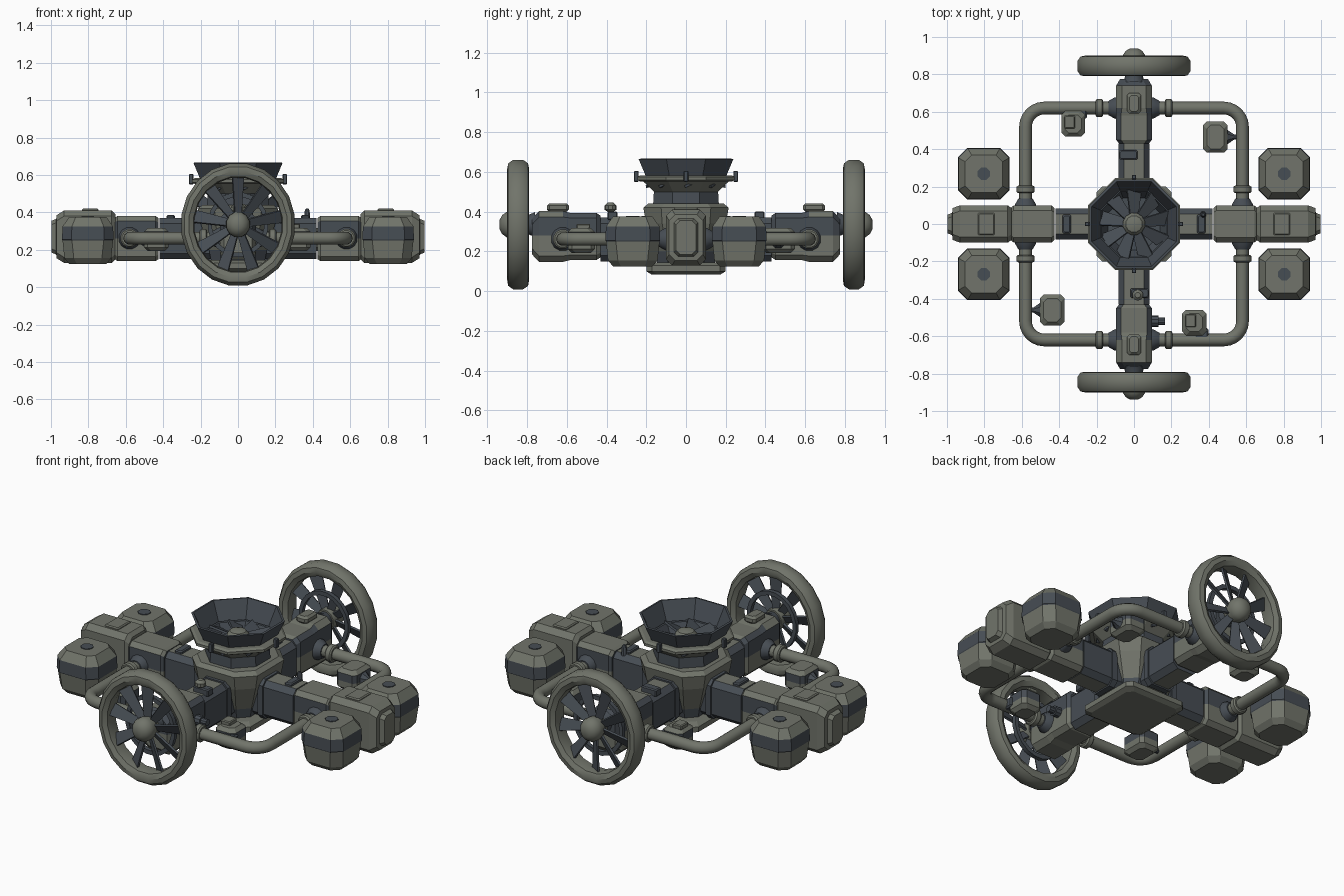
import bpy, bmesh, math
from mathutils import Vector, Matrix

if "Cube" in bpy.data.objects:
    bpy.data.objects.remove(bpy.data.objects["Cube"])

def material(name, rgb):
    m = bpy.data.materials.new(name)
    m.diffuse_color = (*rgb, 1)
    m.use_nodes = True
    m.node_tree.nodes["Principled BSDF"].inputs["Base Color"].default_value = m.diffuse_color
    return m

MATS = [material("worn_green_grey", (0.165, 0.175, 0.145)),
        material("dark_slate", (0.062, 0.074, 0.088))]
LIGHT, DARK = 0, 1

def finish(name, bm, rule=LIGHT, cuts=(), smooth=None):
    """Cut at the given heights, colour faces by rule, make the object."""
    for z in cuts:
        bmesh.ops.bisect_plane(bm, geom=bm.verts[:] + bm.edges[:] + bm.faces[:],
                               plane_co=(0, 0, z), plane_no=(0, 0, 1))
    bmesh.ops.recalc_face_normals(bm, faces=bm.faces[:])
    bm.normal_update()
    for f in bm.faces:
        f.material_index = rule(f.calc_center_median(), f.normal) if callable(rule) else rule
        f.smooth = smooth is not None
    me = bpy.data.meshes.new(name)
    bm.to_mesh(me)
    bm.free()
    for m in MATS:
        me.materials.append(m)
    if smooth:
        me.set_sharp_from_angle(angle=math.radians(smooth))
    ob = bpy.data.objects.new(name, me)
    bpy.context.collection.objects.link(ob)
    return ob

def bridge(bm, rings, closed=False):
    n = len(rings[0])
    for a, b in zip(rings, rings[1:] + (rings[:1] if closed else [])):
        for i in range(n):
            bm.faces.new((a[i], a[(i + 1) % n], b[(i + 1) % n], b[i]))

def loft(name, stack, axis='z', sign=1, at=(0, 0, 0), rule=LIGHT, cuts=()):
    """Chamfered rectangles (w, half_u, half_v, chamfer) stacked along an axis."""
    bm, rings = bmesh.new(), []
    for w, u, v, c in stack:
        pts = [(u, c - v), (u, v - c), (u - c, v), (c - u, v),
               (-u, v - c), (-u, c - v), (c - u, -v), (u - c, -v)]
        put = {'x': lambda p: (sign * w, p[0], p[1]), 'y': lambda p: (p[0], sign * w, p[1]),
               'z': lambda p: (p[0], p[1], w)}[axis]
        rings.append([bm.verts.new(Vector(put(p)) + Vector(at)) for p in pts])
    bridge(bm, rings)
    bm.faces.new(rings[0])
    bm.faces.new(rings[-1])
    return finish(name, bm, rule, cuts)

def lathe(name, profile, n, matrix=Matrix(), rule=LIGHT, closed=False, smooth=35):
    """Turn (radius, height) points about z, then place with the matrix."""
    bm = bmesh.new()
    rings = [[bm.verts.new((r * math.cos(t), r * math.sin(t), z))
              for t in [(i + .5) * 2 * math.pi / n for i in range(n)]] for r, z in profile]
    bridge(bm, rings, closed)
    if not closed:
        bm.faces.new(rings[0])
        bm.faces.new(rings[-1])
    bm.transform(matrix)
    return finish(name, bm, rule, smooth=smooth)

def blades(name, count, r0, r1, w0, w1, pitch, matrix):
    """Ring of thin pitched fan blades."""
    bm = bmesh.new()
    for k in range(count):
        geo = bmesh.ops.create_cube(bm, size=1)['verts']
        for v in geo:
            end = v.co.x > 0
            v.co = ((r1 if end else r0), v.co.y * (w1 if end else w0), v.co.z * .012)
        turn = Matrix.Rotation(2 * math.pi * (k + .25) / count, 4, 'Z') @ Matrix.Rotation(pitch, 4, 'X')
        bmesh.ops.transform(bm, matrix=turn, verts=geo)
    bm.transform(matrix)
    return finish(name, bm, DARK)

def block(name, at, half, c=.012, rule=LIGHT, cuts=()):
    hx, hy, hz = half
    return loft(name, [(-hz, hx - c, hy - c, c), (c - hz, hx, hy, c), (hz - c, hx, hy, c),
                       (hz, hx - c, hy - c, c)], at=at, rule=rule, cuts=cuts)

# dark upper sides between light top and light lower half
def band(lo, hi):
    return lambda c, n: DARK if lo < c.z < hi and abs(n.z) < .8 else LIGHT

# central hub and base plate
loft("base_plate", [(.085, .175, .175, .03), (.10, .2, .2, .03), (.13, .2, .2, .03), (.145, .17, .17, .03)])
loft("hub_core", [(.12, .14, .14, .05), (.2, .155, .155, .06), (.34, .2, .2, .08), (.42, .215, .215, .09),
                  (.44, .19, .19, .08)], rule=lambda c, n: DARK if c.z < .2 else LIGHT)

# intake funnel on top
lathe("neck", [(.18, .42), (.175, .50), (.235, .555), (.19, .555), (.15, .48)], 8, smooth=20,
      rule=lambda c, n: LIGHT if c.z > .51 and n.z < 0 else DARK)
lathe("funnel_ring", [(.25, .552), (.265, .56), (.265, .575), (.25, .583), (.21, .583), (.21, .552)],
      8, closed=True, smooth=20)
lathe("funnel", [(.215, .57), (.258, .665), (.245, .667), (.195, .56)], 8, closed=True, rule=DARK, smooth=20)
blades("intake_blades", 9, .04, .2, .045, .09, .45, Matrix.Translation((0, 0, .545)))
lathe("intake_hub", [(.06, .5), (.06, .565), (.045, .585), (.02, .592)], 12)
for k in range(4):
    a = k * math.pi / 2
    block("funnel_hook", (.25 * math.cos(a), .25 * math.sin(a), .578), (.012, .012, .028), .004, DARK)

# side arms along x with end blocks
for s in (-1, 1):
    loft("side_arm_inner", [(.12, .083, .11, .03), (.42, .083, .11, .03)], 'x', s, (0, 0, .26),
         band(.15, .36), (.27,))
    loft("side_arm_collar", [(.19, .09, .118, .03), (.225, .09, .118, .03)], 'x', s, (0, 0, .26), DARK)
    loft("side_arm_outer", [(.425, .085, .11, .025), (.44, .098, .12, .025), (.645, .098, .12, .025),
                            (.66, .085, .11, .025)], 'x', s, (0, 0, .26), band(.26, .36), (.26,))
    loft("end_block", [(.655, .085, .12, .03), (.675, .1, .14, .03), (.93, .1, .14, .03), (.97, .085, .115, .03),
                       (.972, .06, .095, .02), (.997, .05, .085, .02)], 'x', s, (0, 0, .27))
    block("end_block_plate", (.79 * s, 0, .405), (.045, .06, .015), .006)
    block("arm_hatch", (.36 * s, 0, .372), (.022, .05, .015), .006, DARK)
    # pods beside the end blocks
    for t in (-1, 1):
        loft("pod", [(.125, .1, .1, .04), (.155, .125, .125, .05), (.25, .135, .135, .05), (.255, .138, .138, .05),
                     (.325, .135, .135, .05), (.375, .1, .1, .035)], at=(.803 * s, .268 * t, 0),
             rule=lambda c, n: DARK if .252 < c.z < .34 and n.z < .5 else LIGHT)
        lathe("pod_cap", [(.036, .37), (.036, .379)], 8,
              Matrix.Translation((.803 * s, .268 * t, 0)), DARK)

# front and back arms carrying the wheels
for s in (-1, 1):
    loft("wheel_arm_inner", [(.12, .083, .11, .03), (.43, .083, .11, .03)], 'y', s, (0, 0, .26),
         band(.15, .36), (.24,))
    loft("wheel_arm_collar", [(.19, .09, .118, .03), (.225, .09, .118, .03)], 'y', s, (0, 0, .26), DARK)
    loft("wheel_arm_outer", [(.43, .08, .105, .025), (.45, .095, .118, .025), (.58, .095, .118, .025),
                             (.62, .095, .128, .03), (.74, .095, .128, .03), (.775, .075, .09, .03)],
         'y', s, (0, 0, .275), band(.28, .385), (.28,))
    block("arm_top_tab", (0, .645 * s, .42), (.037, .055, .022))
    block("arm_bracket", (-.03 * s, .37 * s, .38), (.05, .025, .022), .006, DARK)
    # wheel: local z points outward along y; slightly taller than wide
    place = (Matrix.Translation((0, .845 * s, .335)) @ Matrix.Rotation(-s * math.pi / 2, 4, 'X')
             @ Matrix.Diagonal((.93, 1, 1, 1)))
    lathe("wheel_rim", [(.258, -.04), (.285, -.055), (.312, -.05), (.33, -.025), (.33, .025), (.312, .05),
                        (.285, .055), (.258, .04), (.252, 0)], 20, place, closed=True, smooth=40)
    blades("wheel_blades", 9, .04, .258, .04, .075, .5, place)
    lathe("wheel_hub", [(.06, -.03), (.07, .03), (.068, .055), (.05, .08), (.025, .093)], 12, place)
    lathe("wheel_inner_ring", [(.15, -.045), (.175, -.045), (.175, -.02), (.15, -.02)], 20, place, DARK, True)
    lathe("axle", [(.065, -.085), (.05, -.05), (.05, 0)], 12, place, DARK)

# pipe loop in four rounded corners with collars
PIPE_Z = .262
for sx in (-1, 1):
    for sy in (-1, 1):
        pts = [(.08, .62)] + [(.48 + .1 * math.sin(a), .52 + .1 * math.cos(a))
                              for a in [i * math.pi / 12 for i in range(7)]] + [(.58, .08)]
        cu = bpy.data.curves.new("pipe", 'CURVE')
        cu.dimensions, cu.bevel_depth, cu.bevel_resolution = '3D', .034, 3
        sp = cu.splines.new('POLY')
        sp.points.add(len(pts) - 1)
        for p, (x, y) in zip(sp.points, pts):
            p.co = (x * sx, y * sy, PIPE_Z, 1)
        cu.materials.append(MATS[LIGHT])
        ob = bpy.data.objects.new("pipe", cu)
        bpy.context.collection.objects.link(ob)
        bpy.ops.object.select_all(action='DESELECT')
        ob.select_set(True)
        bpy.context.view_layer.objects.active = ob
        bpy.ops.object.convert(target='MESH')
        along_x = Matrix.Translation((0, .62 * sy, PIPE_Z)) @ Matrix.Rotation(sx * math.pi / 2, 4, 'Y')
        along_y = Matrix.Translation((.58 * sx, 0, PIPE_Z)) @ Matrix.Rotation(-sy * math.pi / 2, 4, 'X')
        for m in (along_x, along_y):
            lathe("pipe_collar", [(.042, .165), (.05, .172), (.05, .198), (.042, .205)], 12, m)
            lathe("pipe_socket", [(.062, .085), (.058, .105), (.04, .135)], 12, m, DARK)

# small equipment boxes hung inside the pipe loop
for x, y, hx, hy in ((-.325, .535, .063, .068), (.435, .465, .066, .083),
                     (-.437, -.46, .066, .083), (.322, -.527, .065, .068)):
    block("equipment_box", (x, y, .255), (hx, hy, .062), .02, band(.25, .30), (.25,))
    if hy > .07:
        s = 1 if x > 0 else -1
        lathe("box_nozzle", [(.045, .06), (.015, .1), (.015, .13)], 8,
              Matrix.Translation((x, y, .255)) @ Matrix.Rotation(s * math.pi / 2, 4, 'Y'), DARK)
    else:
        s = 1 if y > 0 else -1
        block("box_lid", (x - .02, y + .01, .325), (.03, .035, .014), .005)
        block("box_clamp", (x + .04, y + .06 * s, .26), (.035, .03, .03), .008, DARK)

# little fittings on the arms
lathe("arm_knob", [(.012, .37), (.014, .40), (.03, .41), (.03, .43), (.015, .445)], 10,
      Matrix.Translation((.02, -.38, 0)))
lathe("side_valve", [(.03, .08), (.03, .13), (.02, .13), (.02, .165)], 10,
      Matrix.Translation((0, -.52, .28)) @ Matrix.Rotation(math.pi / 2, 4, 'Y'), DARK)
lathe("sensor_stub", [(.018, .36), (.014, .41), (.008, .42)], 8, Matrix.Translation((.37, .05, 0)), DARK)
